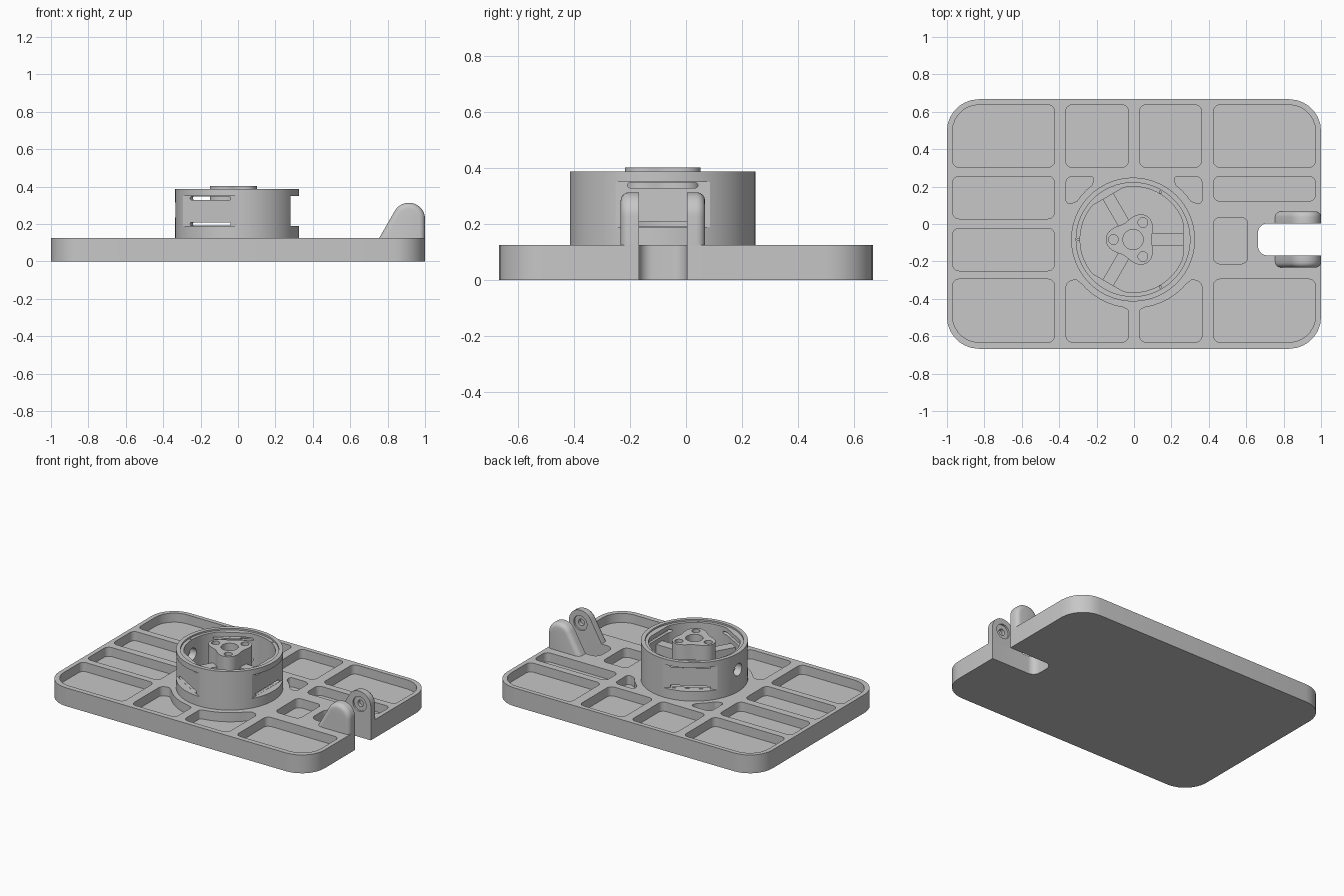
import bpy, bmesh
from math import pi, sin, cos, tan, radians
from mathutils import Vector, Matrix

if "Cube" in bpy.data.objects:
    bpy.data.objects.remove(bpy.data.objects["Cube"])

SHADE = (0.57, 0.57, 0.57, 1)
GREY = bpy.data.materials.new("plain grey")
GREY.use_nodes = True
GREY.diffuse_color = SHADE
GREY.node_tree.nodes["Principled BSDF"].inputs["Base Color"].default_value = SHADE

HUB = Vector((-0.005, -0.083, 0))
TOP = 0.125


def rounded(corners, steps=7):
    """Outline with a fillet at every (x, y, radius) corner."""
    out, n = [], len(corners)
    for i, (x, y, r) in enumerate(corners):
        p = Vector((x, y))
        if r == 0:
            out.append(p)
            continue
        a = (Vector(corners[i - 1][:2]) - p).normalized()
        b = (Vector(corners[(i + 1) % n][:2]) - p).normalized()
        half = a.angle(b) / 2
        centre = p + (a + b).normalized() * r / sin(half)
        start = p + a * r / tan(half) - centre
        end = p + b * r / tan(half) - centre
        sweep = start.angle(end)
        for k in range(steps + 1):
            t = k / steps
            out.append(centre + (start * sin((1 - t) * sweep) + end * sin(t * sweep)) / sin(sweep))
    return out


def box(x0, x1, y0, y1, radii=(0, 0, 0, 0)):
    """Rectangle outline; radii run from lower left, anticlockwise."""
    return rounded([(x0, y0, radii[0]), (x1, y0, radii[1]), (x1, y1, radii[2]), (x0, y1, radii[3])])


def circle(cx, cy, r, n=48):
    return [Vector((cx + r * cos(2 * pi * i / n), cy + r * sin(2 * pi * i / n))) for i in range(n)]


def prism(name, outline, low, high, axis="z", matrix=None):
    """Outline pushed along an axis from low to high."""
    place = {"z": lambda u, v, w: (u, v, w), "y": lambda u, v, w: (u, w, v), "x": lambda u, v, w: (w, u, v)}[axis]
    bm = bmesh.new()
    a = [bm.verts.new(place(p[0], p[1], low)) for p in outline]
    b = [bm.verts.new(place(p[0], p[1], high)) for p in outline]
    bm.faces.new(a)
    bm.faces.new(b)
    for i in range(len(a)):
        bm.faces.new((a[i - 1], a[i], b[i], b[i - 1]))
    if matrix:
        bm.transform(matrix)
    bmesh.ops.recalc_face_normals(bm, faces=bm.faces)
    mesh = bpy.data.meshes.new(name)
    bm.to_mesh(mesh)
    bm.free()
    mesh.materials.append(GREY)
    obj = bpy.data.objects.new(name, mesh)
    bpy.context.collection.objects.link(obj)
    return obj


def activate(obj):
    bpy.ops.object.select_all(action="DESELECT")
    obj.select_set(True)
    bpy.context.view_layer.objects.active = obj


def carve(obj, *args, **kwargs):
    """Cut a prism out of an object."""
    cutter = prism("cutter", *args, **kwargs)
    cutter.hide_render = True
    mod = obj.modifiers.new("cut", "BOOLEAN")
    mod.operation, mod.solver, mod.object = "DIFFERENCE", "EXACT", cutter
    activate(obj)
    bpy.ops.object.modifier_apply(modifier=mod.name)
    bpy.data.objects.remove(cutter)


def smooth(obj):
    activate(obj)
    bpy.ops.object.shade_smooth_by_angle(angle=radians(30))


def turned(degrees):
    return Matrix.Translation(HUB) @ Matrix.Rotation(radians(degrees), 4, "Z")


# Base plate with the hinge slot
plate = prism("base_plate", box(-1, 1, -0.667, 0.667, [0.17] * 4), 0, TOP)
carve(plate, box(0.663, 1.1, -0.168, 0.003, (0.05, 0, 0, 0.05)), -0.1, 0.3)

# Rectangular pockets
S, L = 0.035, 0.14
pockets = [
    box(-0.97, -0.425, 0.303, 0.637, (S, S, S, L)),
    box(-0.365, -0.03, 0.303, 0.637, [S] * 4),
    box(0.03, 0.36, 0.303, 0.637, [S] * 4),
    box(0.425, 0.97, 0.303, 0.637, (S, S, L, S)),
    box(-0.97, -0.425, 0.028, 0.255, [S] * 4),
    box(-0.97, -0.425, -0.25, -0.023, [S] * 4),
    box(-0.97, -0.425, -0.632, -0.295, (L, S, S, S)),
    box(0.425, 0.97, -0.632, -0.295, (S, L, S, S)),
    box(0.425, 0.97, 0.122, 0.255, [S] * 4),
    box(0.425, 0.608, -0.213, 0.035, [S] * 4),
]

# Pockets that curve around the housing, mirrored left and right
R = 0.367
for s in (-1, 1):
    arc = [(s * R * cos(radians(a)), HUB.y - R * sin(radians(a)), 0) for a in range(41, 83, 4)]
    pockets.append(rounded([(s * 0.363, -0.31, S)] + [(s * 0.31, -0.297, 0.01)] + arc
                           + [(s * 0.03, -0.46, 0.015), (s * 0.03, -0.632, S), (s * 0.363, -0.632, S)]))
    arc = [(s * R * cos(radians(a)), HUB.y + R * sin(radians(a)), 0) for a in range(34, 54, 3)]
    pockets.append(rounded([(s * 0.363, 0.255, S), (s * 0.363, 0.1, 0.02)] + arc + [(s * 0.205, 0.255, 0.02)]))
for outline in pockets:
    carve(plate, outline, 0.063, 0.3)
smooth(plate)

# Round housing: bore with three flats, stepped rim
housing = prism("round_housing", circle(HUB.x, HUB.y, 0.331, 96), TOP, 0.387)
bore = []
for i in range(96):
    a = 2 * pi * i / 96
    off = (a + pi / 3) % (2 * pi / 3) - pi / 3
    r = min(0.283, 0.266 / cos(off))
    bore.append((HUB.x + r * cos(a), HUB.y + r * sin(a)))
carve(housing, bore, TOP - 0.1, 0.5)
carve(housing, circle(HUB.x, HUB.y, 0.304, 96), 0.376, 0.5)

# Flat outer recesses, thin vents and rim screw holes, three of each
for angle in (0, 120, 240):
    carve(housing, box(-0.22, 0.22, 0.19, 0.35), 0.285, 0.4, axis="x", matrix=turned(angle))
    for z in (0.2, 0.338):
        carve(housing, box(-0.125, 0.125, z - 0.009, z + 0.009, [0.008] * 4), 0.2, 0.4,
              axis="x", matrix=turned(angle))
    carve(housing, circle(0.293, 0, 0.006, 12), 0.35, 0.5, matrix=turned(angle + 60))
# Cable hole
carve(housing, circle(0, 0.275, 0.042, 32), 0.2, 0.4, axis="x", matrix=turned(180))
smooth(housing)

# Three-lobed hub held up by low spokes
lobes = []
for i in range(96):
    a = 2 * pi * i / 96
    r = 0.122 - 0.024 * cos(3 * a)
    lobes.append((HUB.x + r * cos(a), HUB.y + r * sin(a)))
hub = prism("centre_hub", lobes, 0.215, 0.402)
carve(hub, circle(HUB.x, HUB.y, 0.054), 0.2, 0.5)
for angle in (60, 180, 300):
    carve(hub, circle(0.105, 0, 0.026, 24), 0.2, 0.5, matrix=turned(angle))
smooth(hub)
for i in range(3):
    prism(f"hub_spoke_{i + 1}", box(0.085, 0.27, -0.033, 0.033), 0.215, 0.3, matrix=turned(120 * i))

# Hinge lugs on both sides of the slot
profile = rounded([(0.755, TOP, 0), (0.863, 0.313, 0.085), (1, 0.313, 0.085), (1, TOP, 0)], 10)
for name, inner, side in (("hinge_lug_left", 0.003, 1), ("hinge_lug_right", -0.168, -1)):
    outer = inner + side * 0.065
    lug = prism(name, profile, inner, outer, axis="y")
    # Round over the outer edge
    bm = bmesh.new()
    bm.from_mesh(lug.data)
    edges = [e for e in bm.edges if all(abs(v.co.y - outer) < 1e-4 for v in e.verts)
             and max(v.co.z for v in e.verts) > TOP + 0.01]
    bmesh.ops.bevel(bm, geom=edges, offset=0.03, segments=4, profile=0.5, affect="EDGES")
    bm.to_mesh(lug.data)
    bm.free()
    # Pivot seat and pin hole on the inner face
    for radius, depth in ((0.05, 0.012), (0.022, 0.035)):
        carve(lug, circle(0.915, 0.225, radius, 32), inner - side * 0.02, inner + side * depth, axis="y")
    smooth(lug)
